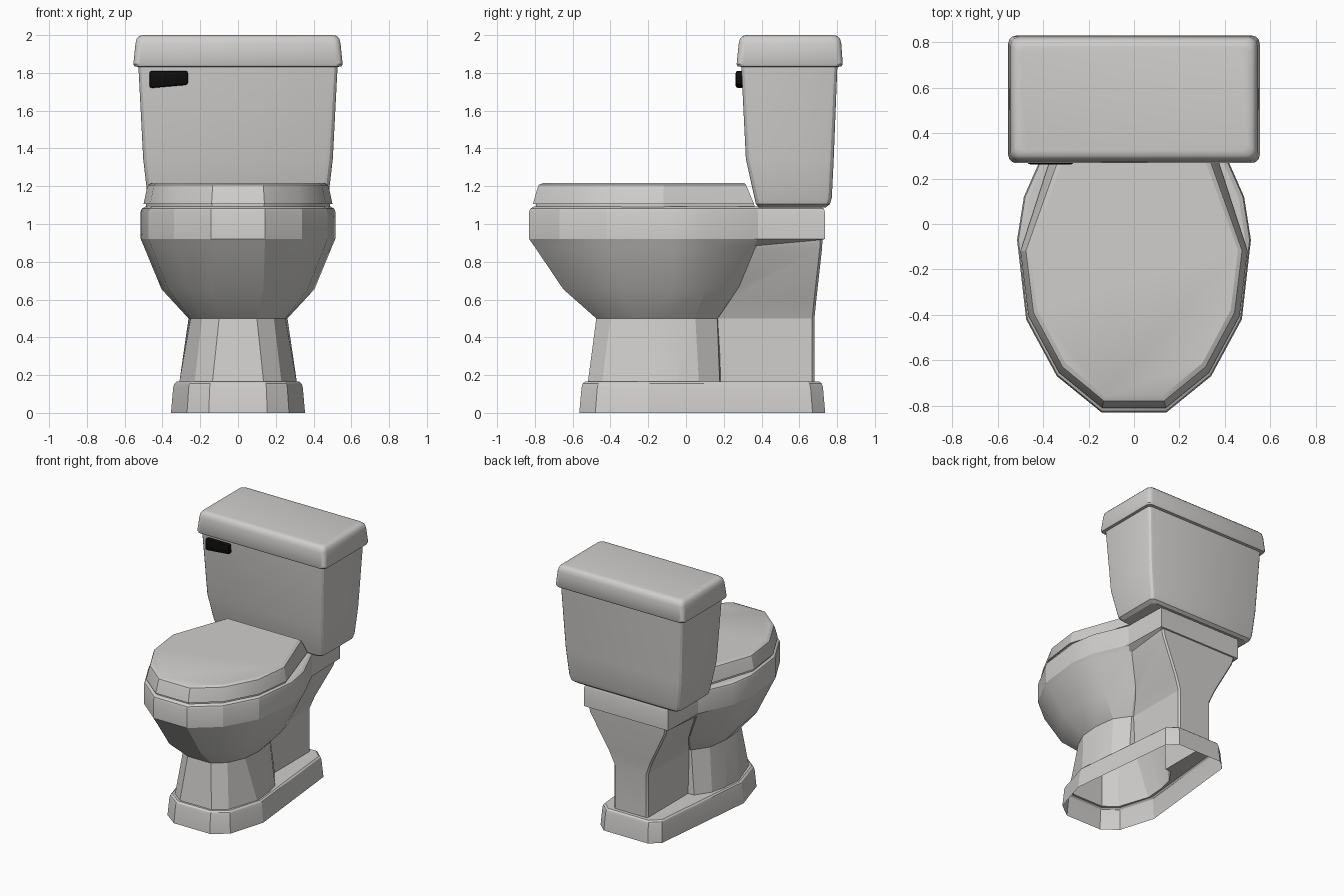
import bpy, bmesh, math

if "Cube" in bpy.data.objects:
    bpy.data.objects.remove(bpy.data.objects["Cube"])


def material(name, rgb):
    m = bpy.data.materials.new(name)
    m.diffuse_color = (*rgb, 1)
    m.use_nodes = True
    m.node_tree.nodes["Principled BSDF"].inputs["Base Color"].default_value = m.diffuse_color
    return m


PORCELAIN = material("porcelain", (0.63, 0.62, 0.605))
BLACK = material("black", (0.004, 0.004, 0.004))


def finish(obj, mat, angle):
    obj.data.materials.clear()
    obj.data.materials.append(mat)
    obj.data.shade_smooth()
    obj.data.set_sharp_from_angle(angle=math.radians(angle))


def loft(name, rings, mat=PORCELAIN, angle=24):
    """Closed skin through (half outline, z) rings, mirrored over x = 0."""
    bm = bmesh.new()
    loops = []
    for half, z in rings:
        pts = half + [(-x, y) for x, y in reversed(half)]
        loops.append([bm.verts.new((x, y, z)) for x, y in pts])
    n = len(loops[0])
    for a, b in zip(loops, loops[1:]):
        for i in range(n):
            j = (i + 1) % n
            bm.faces.new((a[i], a[j], b[j], b[i]))
    bm.faces.new(loops[0])
    bm.faces.new(loops[-1])
    bmesh.ops.recalc_face_normals(bm, faces=bm.faces)
    me = bpy.data.meshes.new(name)
    bm.to_mesh(me)
    bm.free()
    obj = bpy.data.objects.new(name, me)
    bpy.context.collection.objects.link(obj)
    finish(obj, mat, angle)
    return obj


def rect(x, y0, y1, r, segs=3):
    """Right half of a rounded rectangle, front to back."""
    pts = []
    for cy, start in ((y0 + r, -90), (y1 - r, 0)):
        for i in range(segs + 1):
            a = math.radians(start + 90 * i / segs)
            pts.append((x - r + r * math.cos(a), cy + r * math.sin(a)))
    return pts


def shrink(half, d, cy=-0.05):
    """Pull an outline in by about d on each side."""
    w = max(x for x, y in half)
    h = (max(y for x, y in half) - min(y for x, y in half)) / 2
    return [(x * (1 - d / w), cy + (y - cy) * (1 - d / h)) for x, y in half]


# Bowl with rim, rear deck and front pedestal
rim = [(.143, -.83), (.34, -.67), (.475, -.42), (.515, -.07),
       (.485, .12), (.37, .38), (.36, .735)]
bowl = loft("bowl_and_base", [
    ([(.14, -.525), (.235, -.45), (.318, -.2), (.305, -.05), (.275, .07), (.2, .18), (.08, .19)], .12),
    ([(.10, -.475), (.19, -.40), (.25, -.27), (.262, -.12), (.24, .05), (.16, .165), (.08, .18)], .50),
    ([(.135, -.65), (.26, -.54), (.37, -.34), (.405, -.07), (.36, .10), (.22, .27), (.10, .30)], .655),
    ([(.142, -.805), (.33, -.65), (.46, -.41), (.50, -.07), (.465, .12), (.345, .36), (.22, .47)], .885),
    (rim, .92), (rim, 1.065), (shrink(rim, .006), 1.082), (shrink(rim, .025), 1.092)])

# Rear column flaring up into the deck
column = loft("rear_column", [
    (rect(.145, 0, .68, .012, 1), .12),
    (rect(.145, 0, .68, .012, 1), .50),
    (rect(.185, .02, .69, .012, 1), .60),
    (rect(.325, .15, .72, .012, 1), .87),
    (rect(.345, .18, .725, .012, 1), .95)])

# Foot plinth
foot = [(.155, -.565), (.27, -.48), (.355, -.2), (.265, .67), (.19, .737)]
plinth = loft("plinth", [
    (foot, 0), (shrink(foot, .012, .09), .135),
    (shrink(foot, .018, .09), .155), (shrink(foot, .03, .09), .165)])

# Fuse the pottery into one shell, open underneath
for part in (column, plinth):
    mod = bowl.modifiers.new("fuse", "BOOLEAN")
    mod.operation = "UNION"
    mod.solver = "EXACT"
    mod.object = part
dg = bpy.context.evaluated_depsgraph_get()
dg.update()
fused = bpy.data.meshes.new_from_object(bowl.evaluated_get(dg))
bowl.modifiers.clear()
bowl.data = fused
for part in (column, plinth):
    bpy.data.objects.remove(part)
bm = bmesh.new()
bm.from_mesh(fused)
under = [f for f in bm.faces if all(v.co.z < .001 for v in f.verts)]
bmesh.ops.delete(bm, geom=under, context="FACES")
bm.to_mesh(fused)
bm.free()
finish(bowl, PORCELAIN, 20)

# Seat lid: its back edge leans forward towards the top
lid = [(.14, -.81), (.33, -.655), (.465, -.405), (.50, -.12), (.345, .36)]


def lid_ring(d, back):
    return shrink(lid, d)[:-1] + [(.345 - d, back)]


loft("seat_lid", [
    (lid_ring(.012, .365), 1.085), (lid_ring(.012, .36), 1.105), (lid_ring(0, .36), 1.107),
    (lid_ring(.018, .325), 1.19), (lid_ring(.024, .318), 1.207),
    (lid_ring(.042, .308), 1.217)])

# Tank, tapering down with a kink in the front wall
loft("tank", [
    (rect(.44, .385, .74, .03), 1.088),
    (rect(.468, .37, .762, .035), 1.105),
    (rect(.478, .362, .772, .035), 1.14),
    (rect(.502, .317, .782, .035), 1.345),
    (rect(.528, .292, .802, .03), 1.85)])

# Tank lid
loft("tank_lid", [
    (rect(.53, .292, .805, .03), 1.832),
    (rect(.548, .274, .823, .035), 1.834),
    (rect(.554, .268, .83, .035), 1.846),
    (rect(.543, .279, .822, .035), 1.955),
    (rect(.536, .286, .815, .035), 1.982),
    (rect(.522, .30, .80, .035), 1.996),
    (rect(.50, .322, .778, .03), 2.0)], angle=35)

# Flush handle, drooping slightly at its free end
bm = bmesh.new()
bmesh.ops.create_cube(bm, size=1)
for v in bm.verts:
    free = v.co.x > 0
    v.co.x = -.367 + v.co.x * .205
    v.co.y = .285 + v.co.y * .046
    v.co.z = 1.765 + v.co.z * .092
    if free and v.co.z < 1.76:
        v.co.z += .018
bmesh.ops.bevel(bm, geom=bm.edges[:], offset=.014, segments=2, profile=.5, affect="EDGES")
me = bpy.data.meshes.new("flush_handle")
bm.to_mesh(me)
bm.free()
handle = bpy.data.objects.new("flush_handle", me)
bpy.context.collection.objects.link(handle)
finish(handle, BLACK, 35)
